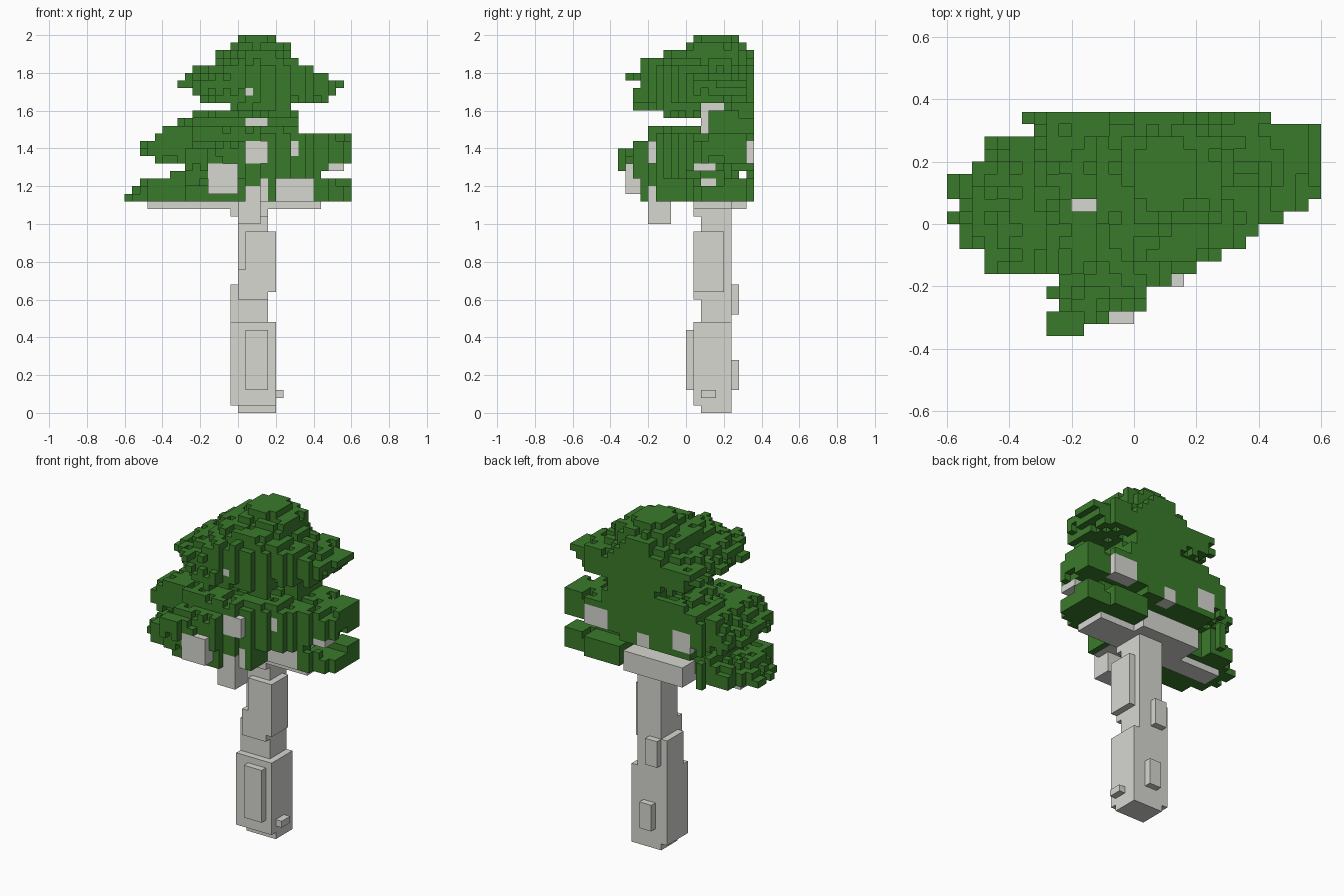
import bpy
import bmesh
import random
from itertools import product

CELL = 0.04
random.seed(4)

cube = bpy.data.objects.get("Cube")
if cube:
    bpy.data.objects.remove(cube)


def make_material(name, colour):
    material = bpy.data.materials.new(name)
    material.use_nodes = True
    material.diffuse_color = colour
    material.node_tree.nodes["Principled BSDF"].inputs["Base Color"].default_value = colour
    return material


leaf_green = make_material("leaf green", (0.042, 0.195, 0.024, 1))
bark_grey = make_material("bark grey", (0.68, 0.685, 0.64, 1))


def fill_boxes(boxes):
    """Cells covered by boxes given as x, y and z ranges in cell units."""
    cells = set()
    for x0, x1, y0, y1, z0, z1 in boxes:
        cells.update(product(range(x0, x1), range(y0, y1), range(z0, z1)))
    return cells


# Trunk: stacked, slightly shifted blocks with knobbly bark plates
trunk = fill_boxes([
    (0, 5, 2, 6, 0, 1), (-1, 5, 1, 6, 1, 3), (4, 6, 2, 4, 2, 3),
    (-1, 5, 1, 6, 3, 12), (1, 4, 0, 5, 3, 11), (1, 3, 5, 7, 3, 7),
    (-1, 4, 2, 6, 12, 17), (0, 4, 1, 6, 15, 19), (0, 2, 2, 7, 13, 17),
    (1, 5, 1, 5, 16, 24), (0, 4, 2, 6, 18, 30), (1, 4, 2, 5, 30, 44),
])

# Branches: limbs that run through the crown and show between the leaves
branches = fill_boxes([
    (-4, 0, -8, -5, 29, 33), (0, 3, -5, -2, 25, 30), (1, 4, -4, 2, 28, 31),
    (1, 4, -5, 2, 33, 36), (4, 10, 0, 4, 28, 31), (4, 11, 1, 6, 27, 28),
    (10, 14, 1, 4, 32, 33), (7, 11, 7, 9, 33, 36), (0, 2, 7, 9, 32, 34),
    (-7, -4, 6, 9, 33, 36), (-5, 5, 3, 8, 27, 30), (-12, 0, 1, 4, 27, 28),
    (-8, -6, -2, 2, 33, 34), (-1, 4, 1, 3, 26, 28), (7, 8, -2, 2, 34, 36),
    (1, 2, -5, 2, 42, 43), (-5, 1, 1, 2, 43, 44),
]) - trunk

# Gaps: openings between the crown layers that bare the limbs
gaps = fill_boxes([
    (-8, 5, 5, 9, 28, 32), (4, 15, 2, 3, 37, 41), (4, 15, 2, 6, 40, 41),
    (5, 10, -9, 0, 27, 31), (5, 15, 6, 9, 31, 33), (10, 15, 2, 5, 30, 32),
    (-5, -3, 1, 2, 44, 50),
])

# Crown outline seen from above: the x range for each row from front to back
OUTLINE = [(-7, -4), (-7, -2), (-6, 1), (-7, 1), (-6, 3), (-12, 5), (-12, 7),
           (-14, 9), (-14, 10), (-15, 12), (-14, 14), (-15, 15), (-15, 15),
           (-13, 15), (-12, 15), (-12, 15), (-8, 15), (-9, 11)]

# Crown layers from bottom to top: left, right and front limit of each level
LEVELS = [(-15, 15, -6), (-14, 15, -6), (-13, 15, -8), (-9, 11, -8),
          (-7, 12, -9), (-11, 15, -9), (-13, 15, -9), (-13, 15, -7),
          (-11, 15, -5), (-10, 8, -5), (-8, 8, 2), (-6, 8, -3), (-1, 7, -7),
          (-5, 12, -7), (-6, 13, -7), (-8, 14, -6), (-7, 12, -8),
          (-6, 10, -6), (-3, 8, -6), (-3, 7, -3), (-1, 7, 0), (0, 5, 1)]
CROWN_BASE = 28
TOP_LAYER = 13
DOME = 17


def in_crown(x, y, level):
    """Test a cell: layers are cut flat at the back, and the top is a dome."""
    left, right, front = LEVELS[level]
    back = 9 - max(0, level - len(LEVELS) + 3)
    start, end = OUTLINE[y + 9]
    if not (max(left, start) <= x < min(right, end) and front <= y < back):
        return False
    # Round the corners of the top layer, and all of the dome above it
    u = abs(2 * x + 1 - left - right) / (right - left)
    v = (2 * y + 1 - front - back) / (back - front)
    if level >= DOME:
        return u ** 2.5 + abs(v) ** 2.5 <= 1.05
    return level < TOP_LAYER or v > 0 or u ** 4 + v ** 4 <= 1.1


# Foliage: ragged layers, each column trimmed up or down a little
foliage = set()
for x, y in product(range(-15, 15), range(-9, 9)):
    nudge = random.choice((0, 0, 1, -1))
    for level in range(len(LEVELS)):
        source = min(max(level + nudge, 0), len(LEVELS) - 1)
        if in_crown(x, y, level) and in_crown(x, y, source):
            foliage.add((x, y, CROWN_BASE + level))
foliage -= trunk | branches | gaps
occupied = foliage | trunk | branches


def build_blocks(name, cells, material):
    """Mesh the outer faces of a group of cells."""
    bm = bmesh.new()
    corners = {}

    def corner(key):
        if key not in corners:
            corners[key] = bm.verts.new([c * CELL for c in key])
        return corners[key]

    for cell in sorted(cells):
        for axis, side in product(range(3), (0, 1)):
            neighbour = list(cell)
            neighbour[axis] += 2 * side - 1
            if tuple(neighbour) in occupied:
                continue
            loop = []
            for a, b in ((0, 0), (1, 0), (1, 1), (0, 1)):
                key = list(cell)
                key[axis] += side
                key[(axis + 1) % 3] += a
                key[(axis + 2) % 3] += b
                loop.append(corner(tuple(key)))
            bm.faces.new(loop if side else loop[::-1])
    mesh = bpy.data.meshes.new(name)
    bm.to_mesh(mesh)
    bm.free()
    mesh.materials.append(material)
    bpy.context.collection.objects.link(bpy.data.objects.new(name, mesh))


build_blocks("trunk", trunk, bark_grey)
build_blocks("branches", branches, bark_grey)
build_blocks("foliage", foliage, leaf_green)
